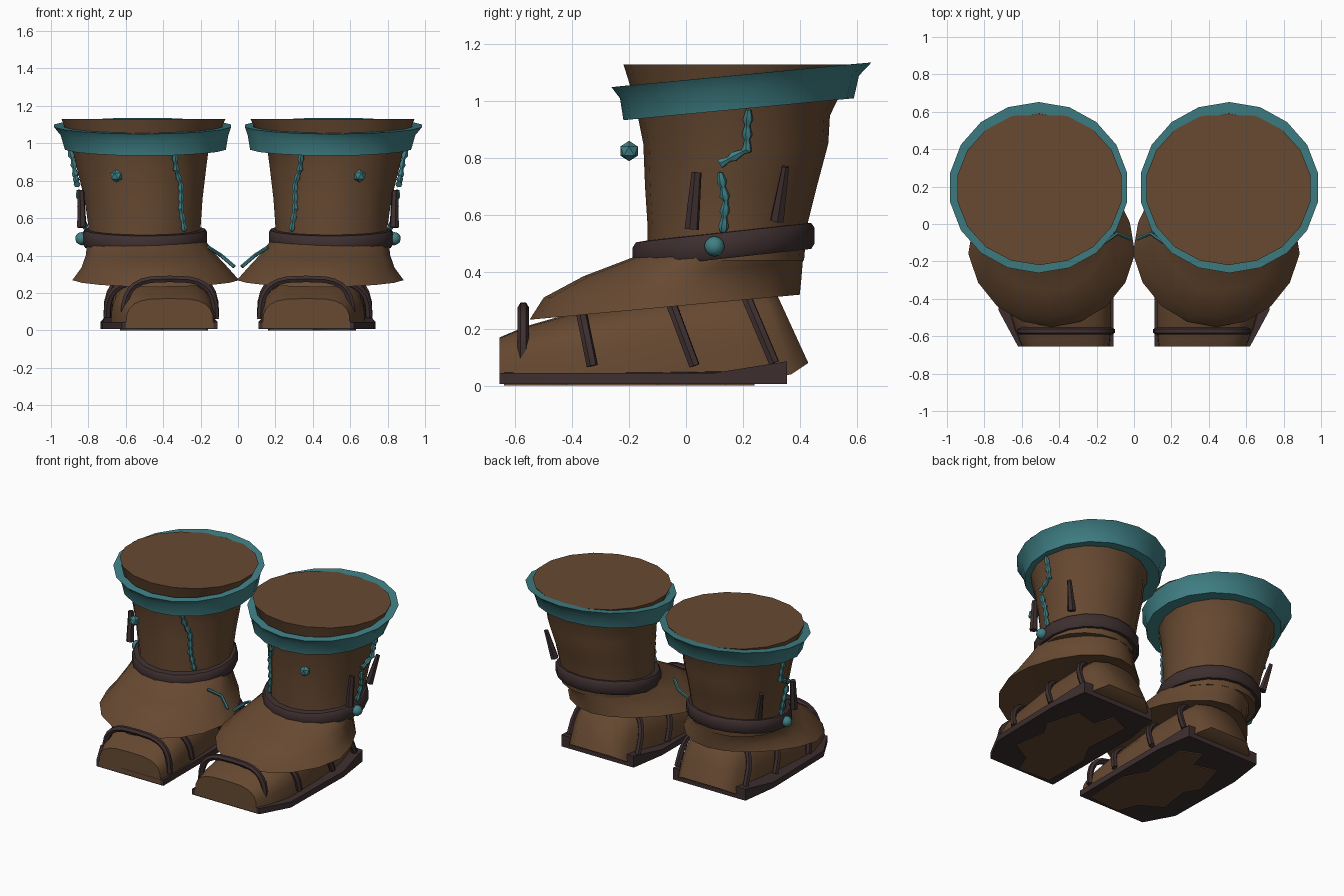
import bpy, bmesh, math
from mathutils import Vector

if "Cube" in bpy.data.objects:
    bpy.data.objects.remove(bpy.data.objects["Cube"])


def material(name, rgb):
    m = bpy.data.materials.new(name)
    m.diffuse_color = (*rgb, 1)
    m.use_nodes = True
    m.node_tree.nodes["Principled BSDF"].inputs["Base Color"].default_value = m.diffuse_color
    return m


LEATHER = material("brown leather", (0.135, 0.067, 0.031))
TEAL = material("teal trim", (0.05, 0.215, 0.235))
DARK = material("dark strap", (0.048, 0.028, 0.029))


def finish(obj, mat, angle=40):
    """Colour, smooth and mirror one part to the other boot."""
    obj.data.materials.clear()
    obj.data.materials.append(mat)
    bpy.ops.object.select_all(action='DESELECT')
    obj.select_set(True)
    bpy.context.view_layer.objects.active = obj
    bpy.ops.object.shade_smooth_by_angle(angle=math.radians(angle))
    mod = obj.modifiers.new("other_boot", 'MIRROR')
    mod.use_mirror_merge = False
    return obj


def skin(name, rings, mat, closed=False, angle=40):
    """Bridge equal-sized point rings; cap the ends unless the loft is closed."""
    bm = bmesh.new()
    vs = [[bm.verts.new(p) for p in r] for r in rings]
    n = len(vs[0])
    pairs = list(zip(vs, vs[1:])) + ([(vs[-1], vs[0])] if closed else [])
    for a, b in pairs:
        for i in range(n):
            j = (i + 1) % n
            bm.faces.new((a[i], a[j], b[j], b[i]))
    if not closed:
        bm.faces.new(vs[0][::-1])
        bm.faces.new(vs[-1])
    bmesh.ops.recalc_face_normals(bm, faces=bm.faces)
    me = bpy.data.meshes.new(name)
    bm.to_mesh(me)
    bm.free()
    obj = bpy.data.objects.new(name, me)
    bpy.context.collection.objects.link(obj)
    return finish(obj, mat, angle)


def oval(cx, cy, z, rx, ry, slope=0.0, egg=0.0, n=18):
    """Tilted oval ring; egg narrows the rear half."""
    pts = []
    for i in range(n):
        t = 2 * math.pi * (i + 0.5) / n
        s, c = math.sin(t), math.cos(t)
        pts.append((cx + rx * c * (1 - egg * max(s + 0.2, 0)), cy + ry * s, z + slope * ry * s))
    return pts


def tube(name, pts, radii, mat, res=1):
    cu = bpy.data.curves.new(name, 'CURVE')
    cu.dimensions = '3D'
    cu.bevel_depth = 1.0
    cu.bevel_resolution = res
    cu.use_fill_caps = True
    sp = cu.splines.new('POLY')
    sp.points.add(len(pts) - 1)
    for q, p, r in zip(sp.points, pts, radii):
        q.co, q.radius = (*p, 1), r
    tmp = bpy.data.objects.new(name + "_path", cu)
    bpy.context.collection.objects.link(tmp)
    bpy.context.view_layer.update()
    me = bpy.data.meshes.new_from_object(tmp.evaluated_get(bpy.context.evaluated_depsgraph_get()))
    bpy.data.objects.remove(tmp)
    obj = bpy.data.objects.new(name, me)
    bpy.context.collection.objects.link(obj)
    return finish(obj, mat)


def chain(name, pts):
    """Knotted cord: a tube whose thickness pulses along the path."""
    out = []
    for a, b in zip(pts, pts[1:]):
        a, b = Vector(a), Vector(b)
        k = max(2, round((b - a).length / 0.018))
        out += [a.lerp(b, i / k) for i in range(k)]
    out.append(Vector(pts[-1]))
    return tube(name, out, [(0.010, 0.014, 0.019)[i % 3] for i in range(len(out))], TEAL)


# Shaft with closed flat top
skin("shaft", [oval(*r) for r in [
    (0.5, 0.14, 0.44, 0.30, 0.275), (0.5, 0.145, 0.56, 0.305, 0.28),
    (0.505, 0.158, 0.70, 0.32, 0.302), (0.515, 0.175, 0.85, 0.348, 0.325),
    (0.52, 0.168, 0.95, 0.366, 0.338), (0.51, 0.18, 1.05, 0.41, 0.375),
    (0.505, 0.19, 1.13, 0.445, 0.41)]], LEATHER)

# Tilted cuff around the top
skin("cuff", [oval(*r, 0.095) for r in [
    (0.50, 0.185, 0.972, 0.36, 0.33), (0.495, 0.185, 0.972, 0.437, 0.405),
    (0.50, 0.188, 1.05, 0.455, 0.42), (0.51, 0.195, 1.093, 0.48, 0.457),
    (0.507, 0.19, 1.093, 0.43, 0.40)]], TEAL, closed=True)

# Ankle strap
skin("ankle_strap", [oval(0.497, 0.132, z, rx, rx - 0.017, 0.11) for z, rx in [
    (0.452, 0.29), (0.447, 0.325), (0.465, 0.337), (0.52, 0.337), (0.538, 0.325), (0.54, 0.29)]],
    DARK, closed=True)

# Flared skirt over the foot: front y, rear y, front z, rear z, centre x, half width
skirt = []
for y0, y1, z0, z1, cx, rx in [
        (-0.14, 0.42, 0.50, 0.53, 0.50, 0.31), (-0.19, 0.415, 0.45, 0.48, 0.485, 0.33),
        (-0.36, 0.41, 0.385, 0.43, 0.465, 0.355), (-0.50, 0.405, 0.31, 0.37, 0.445, 0.40),
        (-0.55, 0.40, 0.232, 0.32, 0.44, 0.455), (-0.46, 0.35, 0.25, 0.33, 0.44, 0.37)]:
    ry = (y1 - y0) / 2
    skirt.append(oval(cx, (y0 + y1) / 2, (z0 + z1) / 2, rx, ry, (z1 - z0) / (2 * ry), 0.18))
skin("skirt", skirt, LEATHER)

# Foot: bottom y, top y, inner x, outer x, height, bottom z
foot = []
for yb, yt, x0, x1, h, zb in [
        (-0.655, -0.655, 0.13, 0.60, 0.17, 0.012), (-0.56, -0.56, 0.12, 0.64, 0.21, 0.012),
        (-0.42, -0.42, 0.12, 0.68, 0.25, 0.012), (-0.10, -0.10, 0.14, 0.68, 0.31, 0.012),
        (0.20, 0.14, 0.17, 0.66, 0.34, 0.012), (0.37, 0.27, 0.20, 0.63, 0.34, 0.04),
        (0.43, 0.32, 0.27, 0.56, 0.32, 0.08)]:
    ring = []
    for i in range(13):
        t = math.pi * i / 12
        c, s = math.cos(t), math.sin(t)
        u = max(s, 0) ** 0.6
        x = (x0 + x1) / 2 + (x1 - x0) / 2 * math.copysign(abs(c) ** 0.6, c)
        ring.append((x, yb + (yt - yb) * u, zb + (h - zb) * u))
    foot.append(ring)
skin("foot", foot, LEATHER, angle=50)

# Sole slab, front outer corner cut, thicker at the heel
outline = [(0.11, -0.655), (0.62, -0.655), (0.725, -0.46), (0.735, 0.10), (0.70, 0.355),
           (0.15, 0.355), (0.11, 0.10)]
skin("sole", [[(x, y, 0.006) for x, y in outline],
              [(x, y, 0.045 + max(0, y - 0.1) * 0.16) for x, y in outline]], DARK, angle=30)

# Worn patch beneath the sole
patch = [(0.17, -0.62), (0.40, -0.64), (0.46, -0.50), (0.60, -0.42), (0.57, -0.20), (0.63, -0.1),
         (0.56, 0.14), (0.40, 0.10), (0.36, 0.24), (0.22, 0.18), (0.24, -0.15), (0.16, -0.3)]
skin("worn_patch", [[(x, y, z) for x, y in patch] for z in (0.0, 0.007)], LEATHER)

# Straps arching over the foot: bottom y, top y, inner x, outer x, bottom z, top z
for k, (yb, yt, x0, x1, zb, zt) in enumerate([
        (-0.572, -0.572, 0.12, 0.61, 0.06, 0.275), (-0.33, -0.37, 0.12, 0.70, 0.07, 0.27),
        (0.03, -0.06, 0.12, 0.70, 0.07, 0.31), (0.31, 0.20, 0.15, 0.67, 0.08, 0.34)]):
    pts = []
    for i in range(15):
        t = math.pi * i / 14
        u = max(math.sin(t), 0) ** 0.7
        c = math.cos(t)
        pts.append(((x0 + x1) / 2 + (x1 - x0) / 2 * math.copysign(abs(c) ** 0.6, c),
                    yb + (yt - yb) * u, zb + (zt - zb) * u))
    tube(f"foot_strap_{k}", pts, [0.02] * 15, DARK)

# Hanging tassels on the outer side
tube("tassel_front", [(0.835, 0.02, 0.55), (0.84, 0.037, 0.75)], [0.026, 0.018], DARK)
tube("tassel_rear", [(0.775, 0.32, 0.58), (0.82, 0.35, 0.77)], [0.026, 0.014], DARK)

# Knotted cords and small stitches
chain("side_cord_upper", [(0.90, 0.22, 0.97), (0.88, 0.215, 0.90), (0.87, 0.215, 0.83), (0.86, 0.12, 0.78)])
chain("side_cord_lower", [(0.855, 0.12, 0.75), (0.84, 0.14, 0.65), (0.815, 0.13, 0.54)])
chain("front_cord", [(0.34, -0.135, 0.95), (0.33, -0.11, 0.86), (0.305, -0.085, 0.78),
                     (0.305, -0.08, 0.65), (0.285, -0.065, 0.53)])
tube("inner_stitch", [(0.16, -0.10, 0.445), (0.09, -0.05, 0.40), (0.02, -0.08, 0.34)], [0.01] * 3, TEAL)
tube("outer_stitch", [(0.80, -0.10, 0.34), (0.785, -0.085, 0.37)], [0.013] * 2, TEAL)


# Beads
def bead(name, loc, r, sub):
    bpy.ops.mesh.primitive_ico_sphere_add(subdivisions=sub, radius=r, location=loc)
    obj = bpy.context.object
    obj.name = obj.data.name = name
    bpy.ops.object.transform_apply(location=True)
    finish(obj, TEAL)


bead("strap_bead", (0.835, 0.10, 0.49), 0.036, 2)
bead("front_gem", (0.65, -0.20, 0.825), 0.036, 1)
